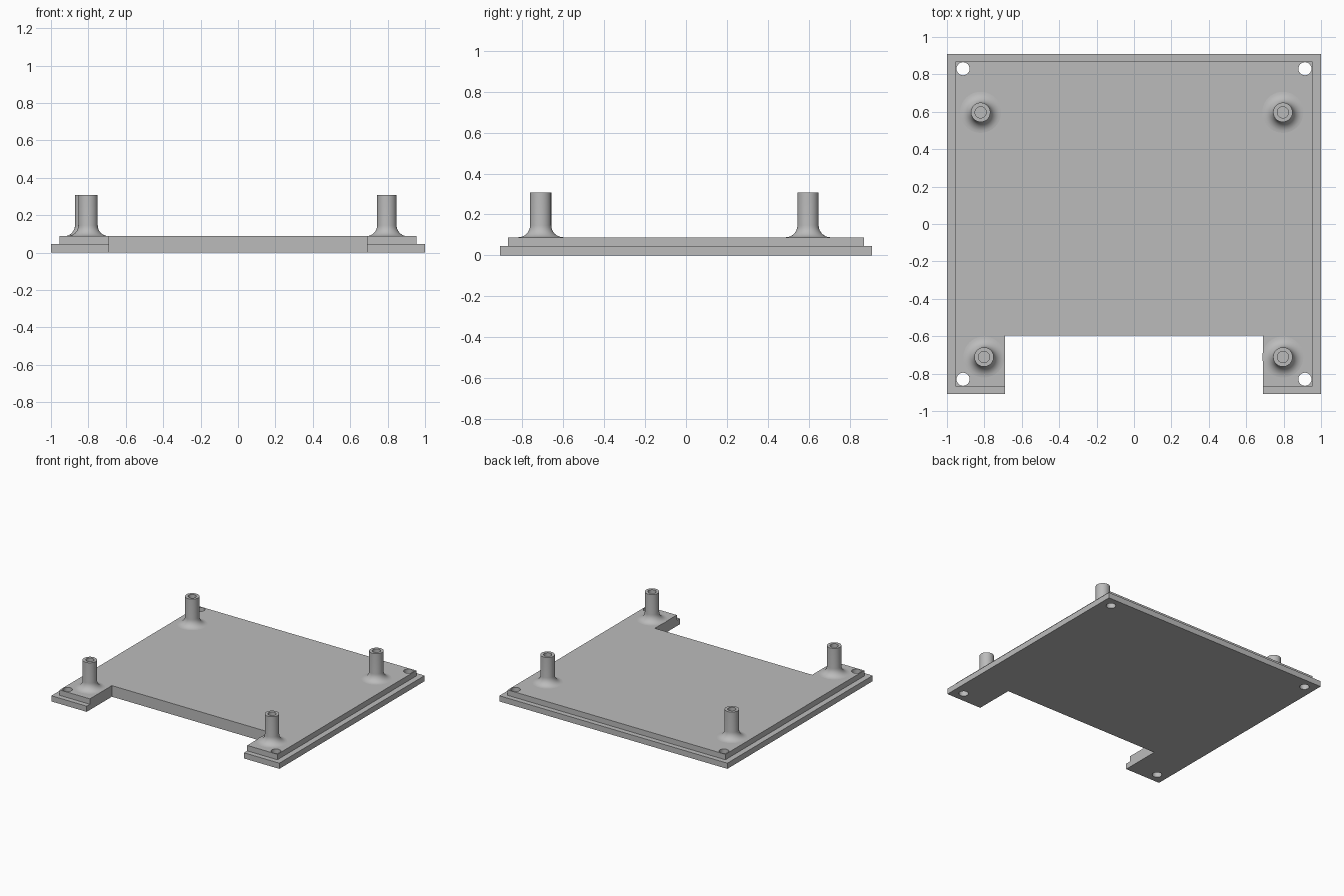
import bpy, bmesh, math
from mathutils import Vector

cube = bpy.data.objects.get("Cube")
if cube:
    bpy.data.objects.remove(cube, do_unlink=True)

grey = bpy.data.materials.new("plain_grey")
grey.use_nodes = True
colour = (0.5, 0.5, 0.5, 1)
grey.diffuse_color = colour
grey.node_tree.nodes["Principled BSDF"].inputs["Base Color"].default_value = colour

STEP, TOP, POST_TOP = 0.045, 0.088, 0.307
NOTCH_X, NOTCH_Y = 0.69, -0.595
HOLE_X, HOLE_Y, HOLE_R = 0.914, 0.83, 0.035


def activate(obj):
    bpy.ops.object.select_all(action='DESELECT')
    obj.select_set(True)
    bpy.context.view_layer.objects.active = obj


def finish(obj):
    activate(obj)
    bpy.ops.object.shade_smooth_by_angle(angle=math.radians(35))


def add_loop(curve, points):
    spline = curve.splines.new('POLY')
    spline.points.add(len(points) - 1)
    for p, (x, y) in zip(spline.points, points):
        p.co = (x, y, 0, 1)
    spline.use_cyclic_u = True


def plate(name, hx, hy, z0, z1):
    """Notched slab with a round through hole near each corner."""
    curve = bpy.data.curves.new(name, 'CURVE')
    curve.dimensions = '2D'
    curve.fill_mode = 'BOTH'
    curve.extrude = (z1 - z0) / 2
    half = [(NOTCH_X, NOTCH_Y), (NOTCH_X, -hy), (hx, -hy), (hx, hy)]
    add_loop(curve, half + [(-x, y) for x, y in reversed(half)])
    for sx in (-1, 1):
        for sy in (-1, 1):
            angles = [math.tau * i / 32 for i in range(32)]
            add_loop(curve, [(sx * HOLE_X + HOLE_R * math.cos(a),
                              sy * HOLE_Y + HOLE_R * math.sin(a)) for a in angles])
    obj = bpy.data.objects.new(name, curve)
    obj.location.z = (z0 + z1) / 2
    bpy.context.collection.objects.link(obj)
    activate(obj)
    bpy.ops.object.convert(target='MESH')
    obj = bpy.context.object
    bm = bmesh.new()
    bm.from_mesh(obj.data)
    bmesh.ops.remove_doubles(bm, verts=bm.verts, dist=1e-5)
    bmesh.ops.recalc_face_normals(bm, faces=bm.faces)
    bm.to_mesh(obj.data)
    bm.free()
    obj.data.materials.clear()
    obj.data.materials.append(grey)
    finish(obj)


def standoff(name, x, y):
    """Hollow post with a filleted foot, turned from a profile."""
    radius, bore, fillet = 0.052, 0.03, 0.058
    profile = [(bore, TOP), (bore, POST_TOP), (radius, POST_TOP)]
    for i in range(9):
        a = math.pi / 2 * i / 8
        profile.append((radius + fillet * (1 - math.cos(a)),
                        TOP + fillet * (1 - math.sin(a))))
    bm = bmesh.new()
    verts = [bm.verts.new((r, 0, z)) for r, z in profile]
    edges = [bm.edges.new(pair) for pair in zip(verts, verts[1:])]
    bmesh.ops.spin(bm, geom=verts + edges, cent=(0, 0, 0), axis=(0, 0, 1),
                   angle=math.tau, steps=40, use_merge=True)
    bmesh.ops.remove_doubles(bm, verts=bm.verts, dist=1e-5)
    bmesh.ops.recalc_face_normals(bm, faces=bm.faces)
    # Make the rim face upwards
    rim = max(bm.faces, key=lambda f: f.calc_center_median().z)
    if rim.normal.dot(Vector((0, 0, 1))) < 0:
        bmesh.ops.reverse_faces(bm, faces=bm.faces)
    mesh = bpy.data.meshes.new(name)
    bm.to_mesh(mesh)
    bm.free()
    mesh.materials.append(grey)
    obj = bpy.data.objects.new(name, mesh)
    obj.location = (x, y, 0)
    bpy.context.collection.objects.link(obj)
    finish(obj)


# Stepped panel
plate("base_plate", 1.0, 0.91, 0, STEP)
plate("raised_plate", 0.955, 0.87, STEP, TOP)

# Mounting posts
standoff("back_right_standoff", -0.82, 0.597)
standoff("back_left_standoff", 0.796, 0.597)
standoff("front_right_standoff", -0.802, -0.711)
standoff("front_left_standoff", 0.796, -0.711)
